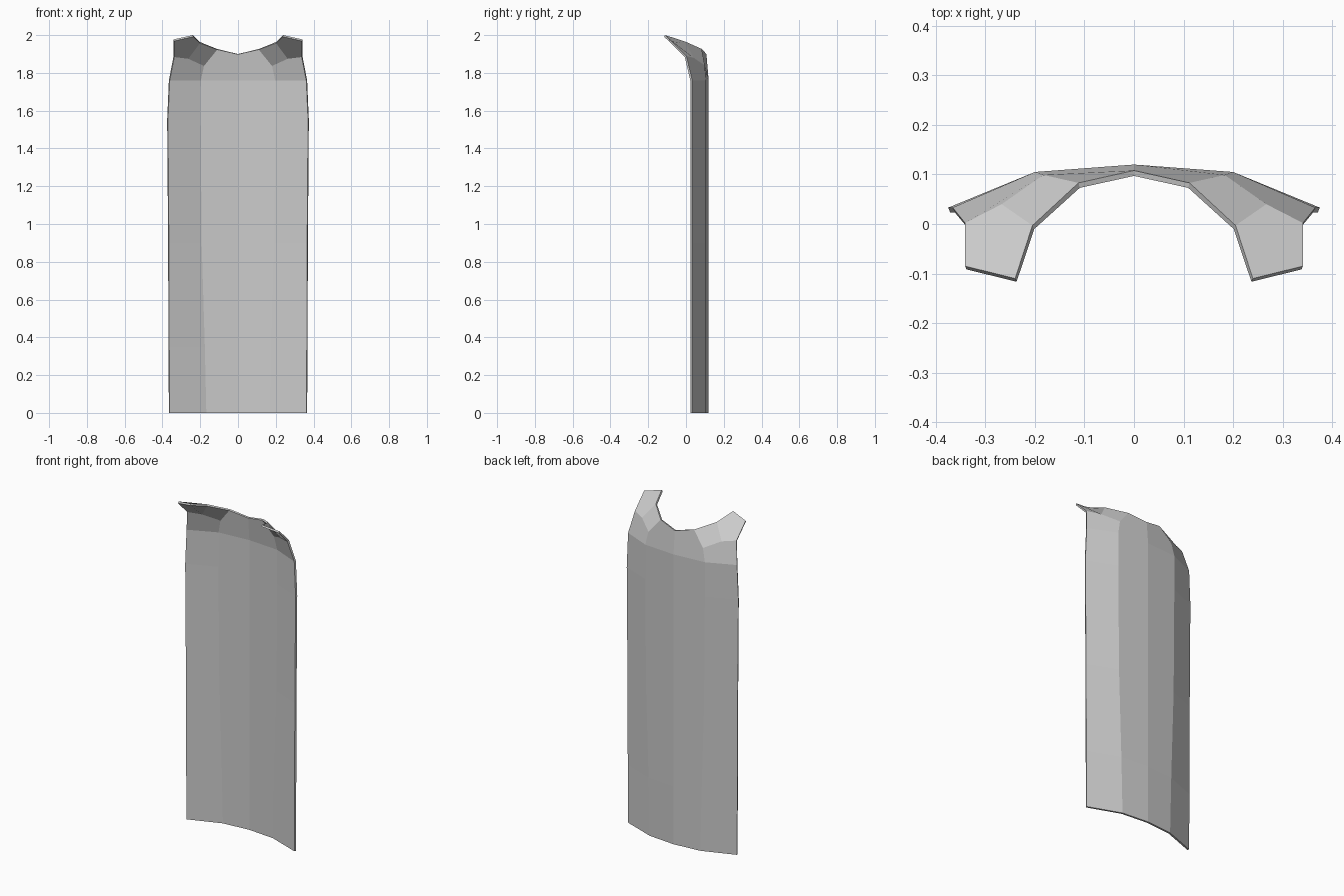
import bpy
import bmesh

cube = bpy.data.objects.get("Cube")
if cube:
    bpy.data.objects.remove(cube, do_unlink=True)

# Plain grey cloth
cloth = bpy.data.materials.new("grey cloth")
cloth.use_nodes = True
GREY = (0.6, 0.6, 0.6, 1)
cloth.diffuse_color = GREY
cloth.node_tree.nodes["Principled BSDF"].inputs["Base Color"].default_value = GREY

# Back panel rows, hem to shoulder: height, seam x, side edge x
ROWS = [(0, 0.17, 0.366), (0.35, 0.178, 0.368), (0.9, 0.195, 0.37),
        (1.55, 0.2, 0.375), (1.76, 0.2, 0.366)]

bm = bmesh.new()
rows = []
for z, seam, edge in ROWS:
    rows.append([bm.verts.new(p) for p in
                 ((0, 0.12, z), (seam, 0.105, z), (edge, 0.033, z))])
for low, high in zip(rows, rows[1:]):
    for i in range(2):
        bm.faces.new((low[i + 1], low[i], high[i], high[i + 1]))

# Collar: yoke points, then neckline round to the shoulder tip
spine, seam, side = rows[-1]
yoke_in, yoke_mid, yoke_out = [bm.verts.new(p) for p in (
    (0.183, 0.099, 1.84), (0.267, 0.04, 1.88), (0.341, 0.002, 1.89))]
neck, neck_side, neck_front, tip_in, tip_out = [bm.verts.new(p) for p in (
    (0, 0.108, 1.9), (0.112, 0.083, 1.927), (0.205, -0.003, 1.965),
    (0.24, -0.11, 2.0), (0.341, -0.085, 1.977))]
for loop in ((seam, spine, neck, neck_side, yoke_in),
             (side, seam, yoke_in, yoke_mid, yoke_out),
             (yoke_mid, yoke_in, neck_side, neck_front),
             (yoke_out, yoke_mid, neck_front, tip_in, tip_out)):
    bm.faces.new(loop)

mesh = bpy.data.meshes.new("cape")
bm.to_mesh(mesh)
bm.free()
mesh.materials.append(cloth)
cape = bpy.data.objects.new("cape", mesh)
bpy.context.collection.objects.link(cape)

# Mirror the half, then thicken the cloth inward
mirror = cape.modifiers.new("mirror", "MIRROR")
mirror.use_clip = True
thick = cape.modifiers.new("thickness", "SOLIDIFY")
thick.thickness = 0.011
thick.offset = -1
